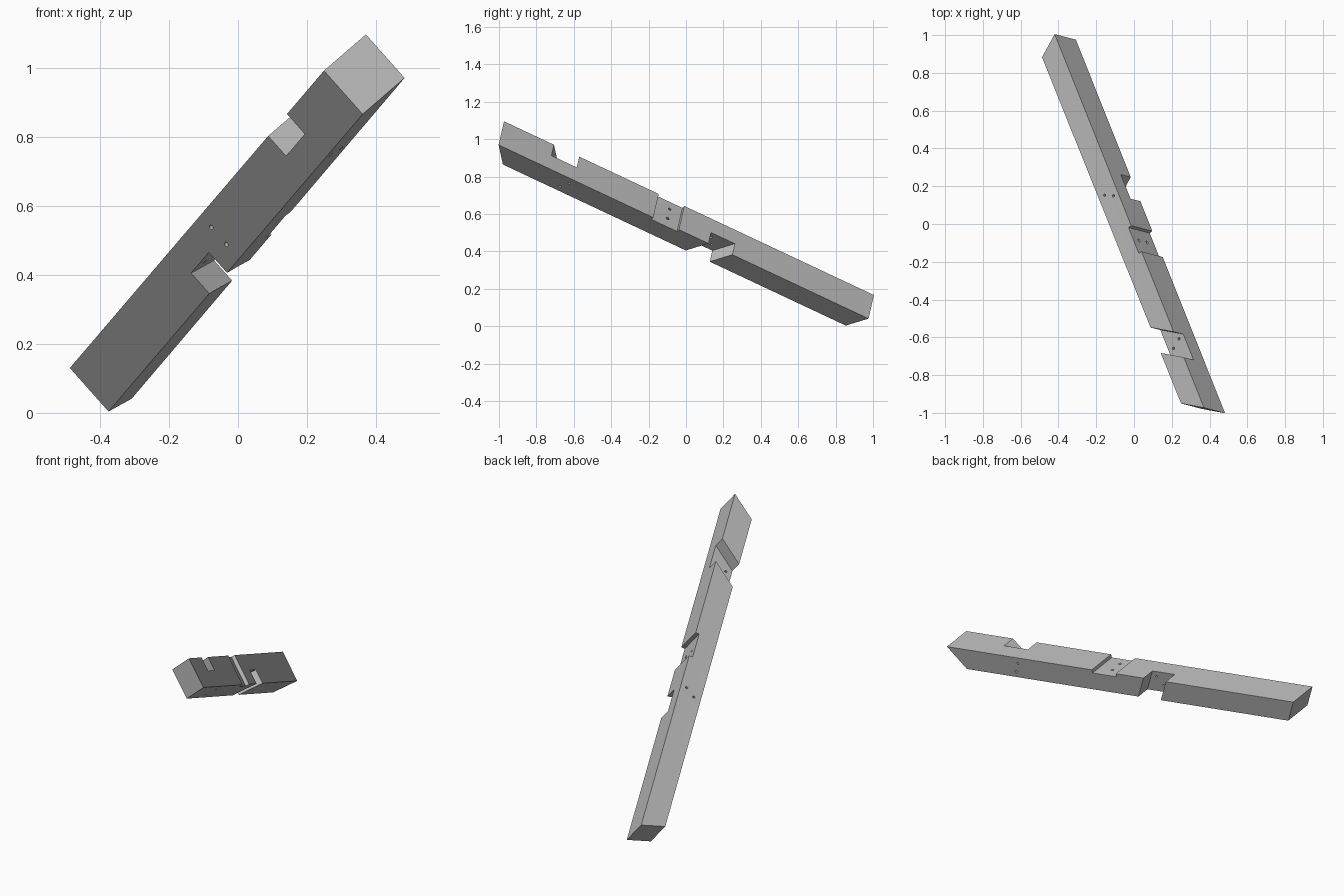
import bpy
import bmesh
from mathutils import Vector

cube = bpy.data.objects.get("Cube")
if cube:
    bpy.data.objects.remove(cube, do_unlink=True)

# Beam frame: lower front edge, its direction, and the two section sides
START = Vector((0.361, -0.979, 0.865))
END = Vector((-0.375, 0.854, 0.004))
ALONG = (END - START).normalized()
UP = Vector((-0.112, 0.029, 0.126))
MITRE_NEAR = Vector((0.1215, -0.023, 0.105))
MITRE_FAR = Vector((0.067, 0.122, 0.037))
SQUARE = MITRE_NEAR - ALONG * MITRE_NEAR.dot(ALONG)


def add_object(name, bm):
    bmesh.ops.recalc_face_normals(bm, faces=bm.faces)
    mesh = bpy.data.meshes.new(name)
    bm.to_mesh(mesh)
    bm.free()
    obj = bpy.data.objects.new(name, mesh)
    bpy.context.collection.objects.link(obj)
    return obj


def block(name, start, end, side_a, side_b, p=(0, 1), q=(0, 1)):
    """Slanted box from start to end; p spans UP, q spans the side vectors."""
    bm = bmesh.new()
    bmesh.ops.create_cube(bm, size=1)
    for v in bm.verts:
        height = UP * p[v.co.y > 0]
        if v.co.x < 0:
            v.co = start + height + side_a * q[v.co.z > 0]
        else:
            v.co = end + height + side_b * q[v.co.z > 0]
    return add_object(name, bm)


def drill(name, base, axis):
    """Thin rod running through the whole beam from one face."""
    bm = bmesh.new()
    bmesh.ops.create_cone(bm, cap_ends=True, segments=12, radius1=0.007,
                          radius2=0.007, depth=axis.length * 1.6)
    turn = axis.to_track_quat('Z', 'Y').to_matrix().to_4x4()
    bm.transform(turn)
    bmesh.ops.translate(bm, verts=bm.verts, vec=base + axis / 2)
    return add_object(name, bm)


def at(s):
    return START + ALONG * s


beam = block("beam", START, END, MITRE_NEAR, MITRE_FAR)

# Half-depth notches, and the shallow housing on the back
cutters = [
    block("upper_notch", at(0.314), at(0.473), MITRE_NEAR, MITRE_NEAR,
          p=(0.54, 1.4), q=(-0.4, 1.4)),
    block("lower_notch", at(1.15), at(1.30), MITRE_FAR, MITRE_FAR,
          p=(-0.4, 0.47), q=(-0.4, 1.4)),
    block("housing", at(0.972) + MITRE_NEAR, at(1.133) + MITRE_NEAR,
          SQUARE, SQUARE, p=(-0.4, 1.4), q=(-0.15, 0.4)),
]

# Bolt holes, a pair in each joint
for s, q in ((0.366, 0.27), (0.436, 0.71)):
    cutters.append(drill("upper_hole", at(s) + MITRE_NEAR * q, UP))
for s, q in ((1.25, 0.32), (1.188, 0.72)):
    cutters.append(drill("lower_hole", at(s) + MITRE_FAR * q, UP))
for p in (0.72, 0.33):
    cutters.append(drill("housing_hole", at(1.047) + UP * p, MITRE_NEAR))

bpy.context.view_layer.objects.active = beam
for cutter in cutters:
    cutter.hide_render = True
    mod = beam.modifiers.new(cutter.name, 'BOOLEAN')
    mod.operation = 'DIFFERENCE'
    mod.solver = 'EXACT'
    mod.object = cutter
    bpy.ops.object.modifier_apply(modifier=mod.name)
    bpy.data.objects.remove(cutter, do_unlink=True)

# Plain grey
grey = bpy.data.materials.new("light_grey")
grey.use_nodes = True
colour = (0.5, 0.5, 0.5, 1)
grey.diffuse_color = colour
grey.node_tree.nodes["Principled BSDF"].inputs["Base Color"].default_value = colour
beam.data.materials.clear()
beam.data.materials.append(grey)
for face in beam.data.polygons:
    face.material_index = 0
